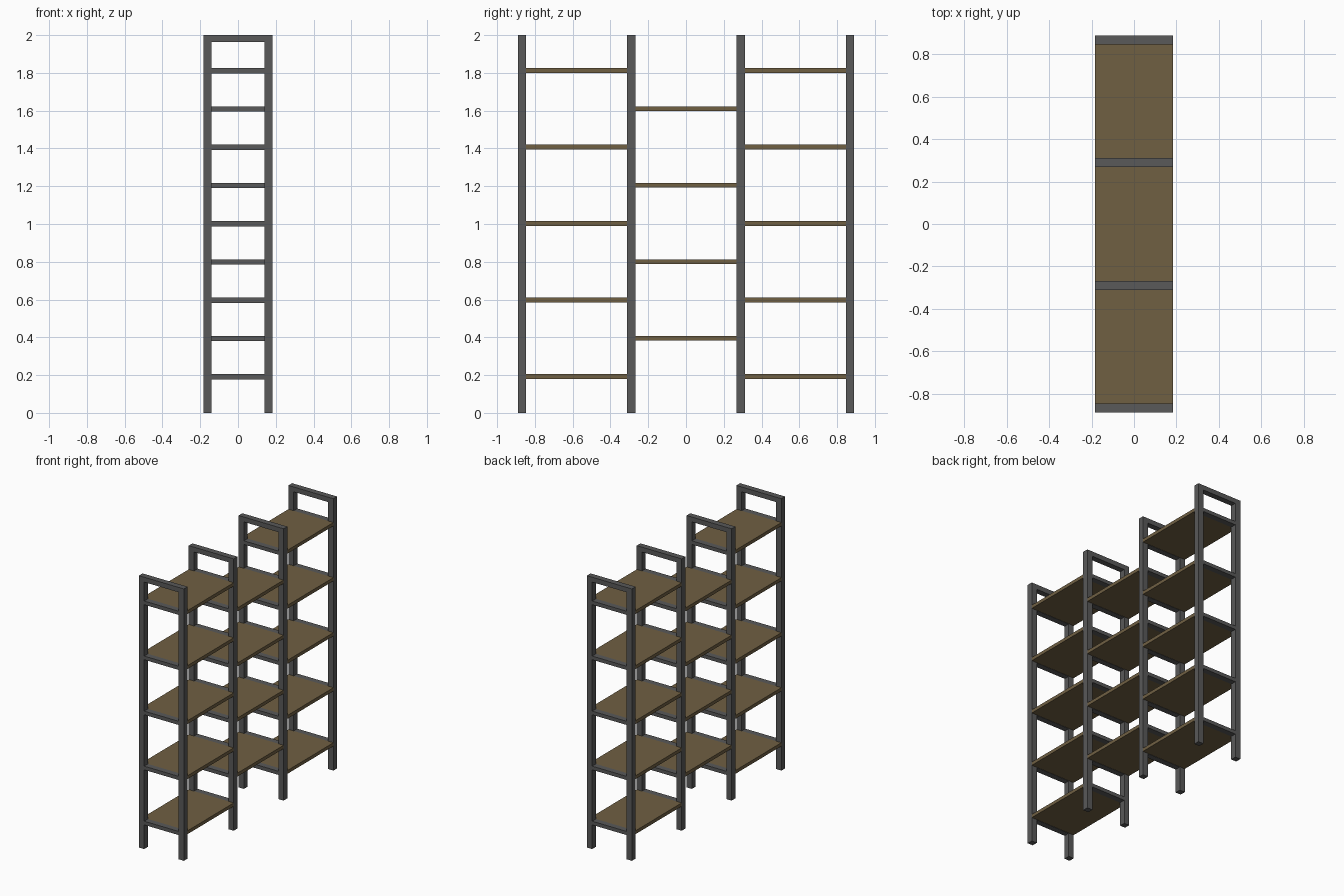
import bpy

if "Cube" in bpy.data.objects:
    bpy.data.objects.remove(bpy.data.objects["Cube"])

POST = 0.043           # square tube width
HX = 0.183             # half depth of the unit
FRAMES = [-0.869, -0.29, 0.29, 0.869]
HEIGHT = 2.0
TOPS = [0.205 + 0.2025 * i for i in range(9)]   # shelf top heights


def material(name, rgb):
    m = bpy.data.materials.new(name)
    m.diffuse_color = (*rgb, 1)
    m.use_nodes = True
    m.node_tree.nodes["Principled BSDF"].inputs["Base Color"].default_value = m.diffuse_color
    return m


metal = material("dark_metal", (0.10, 0.10, 0.10))
wood = material("brown_wood", (0.16, 0.115, 0.055))


def box(name, lo, hi, mat):
    centre = [(a + b) / 2 for a, b in zip(lo, hi)]
    bpy.ops.mesh.primitive_cube_add(size=1, location=centre)
    o = bpy.context.object
    o.name = name
    o.scale = [b - a for a, b in zip(lo, hi)]
    bpy.ops.object.transform_apply(location=False, rotation=False, scale=True)
    o.data.materials.append(mat)
    return o


# Ladder frames: two posts, a top rail and rungs under each adjoining shelf
inner = HX - POST
for i, y in enumerate(FRAMES):
    y0, y1 = y - POST / 2, y + POST / 2
    for side, x in (("left", -HX), ("right", inner)):
        box(f"post_{side}_{i}", (x, y0, 0), (x + POST, y1, HEIGHT), metal)
    box(f"top_rail_{i}", (-inner, y0, HEIGHT - 0.036), (inner, y1, HEIGHT), metal)
    step = 2 if i in (0, 3) else 1
    for k, top in enumerate(TOPS[::step]):
        box(f"rung_{i}_{k}", (-inner, y0, top - 0.027), (inner, y1, top), metal)

# Shelves: outer bays use even levels, the middle bay the staggered odd levels
for bay in range(3):
    y0 = FRAMES[bay] + POST / 2
    y1 = FRAMES[bay + 1] - POST / 2
    for k, top in enumerate(TOPS[bay % 2::2]):
        box(f"shelf_{bay}_{k}", (-HX, y0, top - 0.025), (HX, y1, top), wood)
